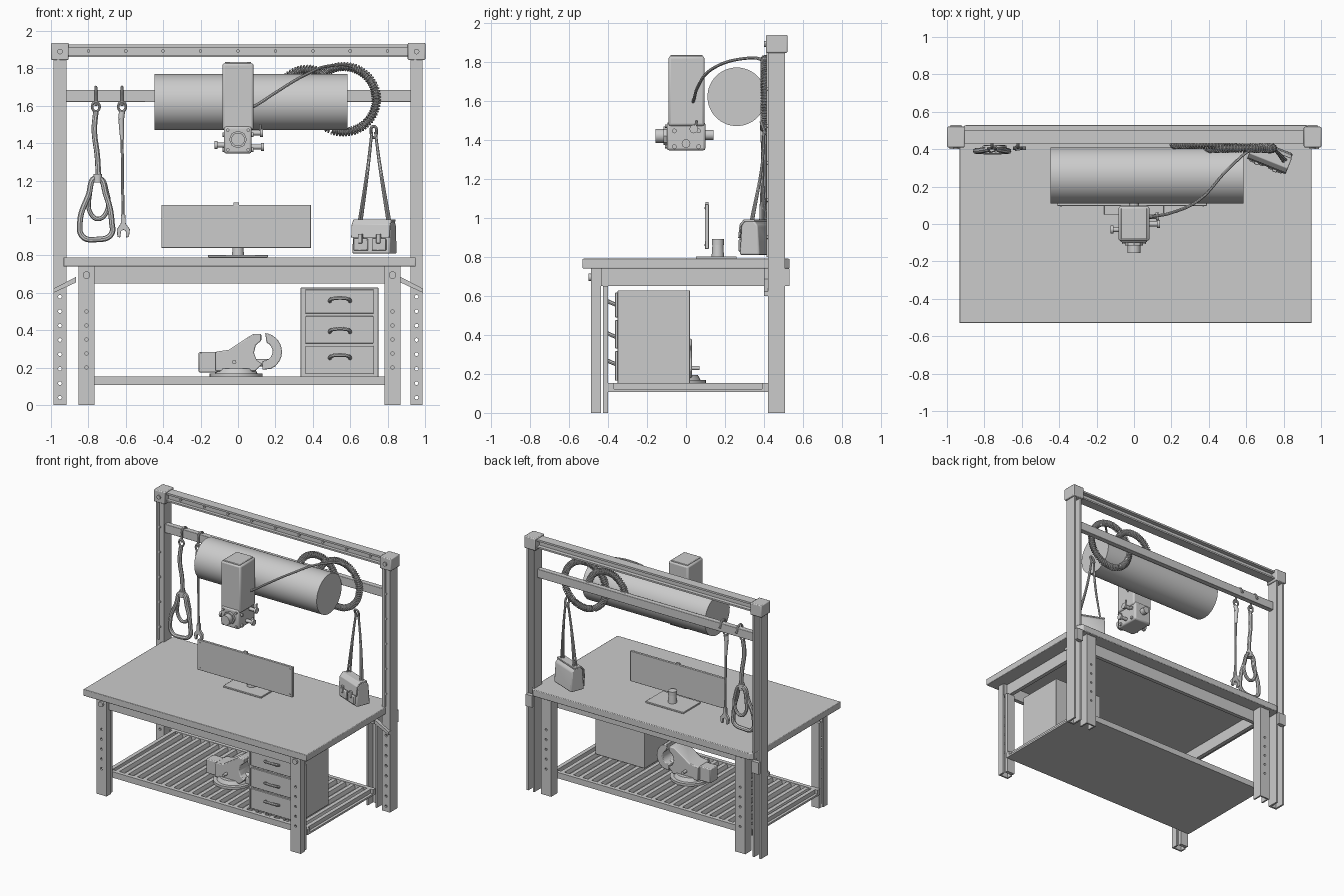
import bpy, bmesh
from math import sin, cos, pi, radians
from mathutils import Vector, Matrix

if "Cube" in bpy.data.objects:
    bpy.data.objects.remove(bpy.data.objects["Cube"])

def make(name, bm, bevel=0):
    bmesh.ops.recalc_face_normals(bm, faces=bm.faces[:])
    me = bpy.data.meshes.new(name)
    bm.to_mesh(me)
    bm.free()
    ob = bpy.data.objects.new(name, me)
    bpy.context.collection.objects.link(ob)
    if bevel:
        m = ob.modifiers.new("bevel", 'BEVEL')
        m.width, m.segments = bevel, 2
    return ob

def box(name, x0, x1, y0, y1, z0, z1, bevel=0):
    return prism(name, [(x0, y0), (x1, y0), (x1, y1), (x0, y1)], z0, z1, 'z', bevel)

def prism(name, pts, a, b, axis, bevel=0):
    put = {'z': lambda p, q, t: (p, q, t), 'y': lambda p, q, t: (p, t, q),
           'x': lambda p, q, t: (t, p, q)}[axis]
    bm = bmesh.new()
    lo = [bm.verts.new(put(p, q, a)) for p, q in pts]
    hi = [bm.verts.new(put(p, q, b)) for p, q in pts]
    bm.faces.new(lo)
    bm.faces.new(hi)
    n = len(pts)
    for i in range(n):
        bm.faces.new((lo[i], lo[(i + 1) % n], hi[(i + 1) % n], hi[i]))
    return make(name, bm, bevel)

def add_cyl(bm, p, q, r, r2=None, n=24):
    p, q = Vector(p), Vector(q)
    m = Matrix.Translation((p + q) / 2) @ (q - p).to_track_quat('Z', 'Y').to_matrix().to_4x4()
    bmesh.ops.create_cone(bm, cap_ends=True, segments=n, radius1=r, radius2=r if r2 is None else r2,
                          depth=(q - p).length, matrix=m)

def cyl(name, p, q, r, r2=None, n=24):
    bm = bmesh.new()
    add_cyl(bm, p, q, r, r2, n)
    return make(name, bm)

def cyls(name, specs, n=12):
    bm = bmesh.new()
    for p, q, r in specs:
        add_cyl(bm, p, q, r, n=n)
    return make(name, bm)

def bake(ob):
    dg = bpy.context.evaluated_depsgraph_get()
    return bpy.data.meshes.new_from_object(ob.evaluated_get(dg))

def tube(name, pts, r, closed=False, poly=False, res=2):
    cu = bpy.data.curves.new(name, 'CURVE')
    cu.dimensions, cu.bevel_depth, cu.bevel_resolution = '3D', r, res
    cu.use_fill_caps, cu.resolution_u = True, 8
    sp = cu.splines.new('POLY' if poly else 'BEZIER')
    P = sp.points if poly else sp.bezier_points
    P.add(len(pts) - 1)
    for b, c in zip(P, pts):
        if poly:
            b.co = (*c, 1)
        else:
            b.co, b.handle_left_type, b.handle_right_type = c, 'AUTO', 'AUTO'
    sp.use_cyclic_u = closed
    tmp = bpy.data.objects.new("tmp", cu)
    bpy.context.collection.objects.link(tmp)
    bpy.context.view_layer.update()
    ob = bpy.data.objects.new(name, bake(tmp))
    bpy.data.objects.remove(tmp)
    bpy.context.collection.objects.link(ob)
    return ob

def perforate(ob, holes):
    cut = cyls("hole_cutter", holes)
    cut.hide_render = True
    m = ob.modifiers.new("holes", 'BOOLEAN')
    m.operation, m.object, m.solver = 'DIFFERENCE', cut, 'EXACT'
    bpy.context.view_layer.update()
    me = bake(ob)
    ob.modifiers.clear()
    ob.data = me
    bpy.data.objects.remove(cut)

def channel(x0, x1, yw, yo, t):
    # U section: web at yw, open side at yo
    s = t if yo > yw else -t
    return [(x0, yw), (x1, yw), (x1, yo), (x1 - t, yo), (x1 - t, yw + s),
            (x0 + t, yw + s), (x0 + t, yo), (x0, yo)]

# Table top and apron
prism("table_top", [(-.933, -.53), (.949, -.53), (.949, .50), (.92, .53), (-.90, .53), (-.933, .50)],
      .74, .79, 'z', .004)
box("front_apron", -.85, .866, -.46, -.43, .65, .74)
box("back_apron", -.85, .866, .40, .43, .65, .74)
for s, x in (("left", -.82), ("right", .806)):
    box(s + "_apron", x, x + .03, -.43, .42, .65, .74)

# Legs, posts and their fixings
for s, x0, x1 in (("left", -.853, -.767), ("right", .783, .869)):
    xm = (x0 + x1) / 2
    for f, yw, yo in (("front", -.487, -.436), ("back", .505, .43)):
        leg = prism(f"{f}_{s}_leg", channel(x0, x1, yw, yo, .012), 0, .74, 'z')
        perforate(leg, [((xm, yw - .03, .2 + .075 * i), (xm, yw + .03, .2 + .075 * i), .009)
                        for i in range(5)])
    box(s + "_leg_stiffener", x0 + .01, x1 - .01, -.425, -.40, 0, .65)
    cyl(s + "_leg_bolt", (xm, -.50, .695), (xm, -.48, .695), .02, n=16)
for s, x0, x1, e in (("left", -.987, -.917, -1), ("right", .922, .987, 1)):
    xm = (x0 + x1) / 2
    post = prism(s + "_post", channel(x0, x1, .42, .508, .014), 0, 1.86, 'z')
    perforate(post, [((xm, .38, .04 + .077 * i), (xm, .46, .04 + .077 * i), .010) for i in range(8)])
    cyls(s + "_post_rivets", [((xm, .412, .9 + .19 * i), (xm, .425, .9 + .19 * i), .008) for i in range(5)])
    box(s + "_post_rib", x0 + .02, x0 + .032, .412, .42, .8, 1.85)
    box(s + "_corner_cap", xm - .047, xm + .047, .41, .52, 1.845, 1.937, .006)
    cyl(s + "_cap_bolt", (xm, .40, 1.89), (xm, .42, 1.89), .015, n=12)
    xo, xi = xm + e * .035, xm - e * .085
    prism(s + "_brace", [(xo, .60), (xo, .622), (xi, .685), (xi, .655)], .40, .43, 'y')
    box(s + "_post_clamp", x0 + .005, x1 - .005, .50, .53, .65, .74)

# Overhead beam and hanging rail
prism("top_beam", [(.44, 1.86), (.50, 1.86), (.50, 1.872), (.47, 1.872), (.47, 1.913), (.50, 1.913),
                   (.50, 1.927), (.43, 1.927), (.43, 1.913), (.455, 1.913), (.455, 1.872), (.43, 1.872),
                   (.43, 1.86)], -.95, .95, 'x')
cyls("beam_rivets", [((x * .2, .445, 1.893), (x * .2, .46, 1.893), .009) for x in range(-4, 5)])
box("hanging_rail", -.92, .925, .43, .47, 1.62, 1.685, .003)

# Slatted shelf
box("shelf_sheet", -.85, .866, -.40, .42, .108, .122)
for n, y in (("front", -.40), ("back", .39)):
    box(n + "_shelf_rail", -.85, .866, y, y + .03, .108, .153)
for n, x in (("left", -.83), ("right", .816)):
    box(n + "_shelf_rail", x, x + .03, -.39, .40, .108, .153)
for i in range(21):
    x = -.76 + i * .0765
    prism(f"shelf_slat_{i}", [(x - .024, .12), (x + .024, .12), (x + .015, .15), (x - .015, .15)], -.38, .40, 'y')

# Drawer cabinet
box("cabinet", .335, .75, -.35, .02, .15, .628, .003)
for i, (z0, z1, zh) in enumerate(((.49, .617, .565), (.33, .475, .40), (.165, .317, .26))):
    box(f"drawer_{i}", .36, .725, -.363, -.34, z0, z1, .003)
    tube(f"drawer_handle_{i}", [(.49, -.355, zh - .012), (.497, -.385, zh), (.52, -.397, zh + .006),
                                (.57, -.397, zh + .006), (.593, -.385, zh), (.60, -.355, zh - .012)], .010)

# Bench vise
cyl("vise_base", (-.01, -.04, .15), (-.01, -.04, .168), .142, n=32)
cyl("vise_swivel", (-.01, -.04, .168), (-.01, -.04, .195), .115, .10, n=32)
box("vise_slide", -.21, -.05, -.085, .005, .175, .283, .006)
prism("vise_body", [(-.12, .18), (.09, .18), (.13, .22), (.10, .24), (.085, .28), (.095, .32), (.125, .345),
                    (.125, .38), (.08, .38), (-.05, .295), (-.12, .285)], -.11, .03, 'y', .006)
C = [(.135 + .10 * cos(a), .285 + .10 * sin(a)) for a in [radians(75 - 13 * i) for i in range(12)]]
prism("vise_jaw", [(.145, .385), *C, (.13, .19), (.13, .235)] +
      [(.135 + .05 * cos(a), .287 + .05 * sin(a)) for a in [radians(-75 + 18 * i) for i in range(9)]],
      -.10, .02, 'y', .004)
cyl("vise_screw", (-.2, -.04, .225), (.20, -.04, .225), .02, n=16)
cyl("vise_handle", (-.02, -.15, .23), (-.02, .07, .23), .011, n=12)

# Monitor
box("screen", -.41, .39, .097, .117, .84, 1.07, .003)
cyls("screen_screws", [((x, .094, z), (x, .10, z), .005) for x in (-.39, .37) for z in (.86, 1.05)])
box("screen_camera", -.025, .005, .10, .115, 1.07, 1.082)
box("stand_base", -.16, .16, .05, .26, .79, .802, .002)
cyl("stand_neck", (0, .163, .80), (0, .163, .887), .032, .026)
cyl("stand_collar", (0, .163, .86), (0, .163, .89), .031)

# Large roller and machine head
cyl("roller", (-.446, .26, 1.62), (.586, .26, 1.62), .15, n=64)
box("head_housing", -.083, .083, -.09, .095, 1.47, 1.828, .012)
box("head_gearbox", -.075, .073, -.098, .10, 1.345, 1.49, .012)
box("head_cap", -.07, .07, -.08, .085, 1.815, 1.835, .004)
cyl("front_knob_flange", (0, -.115, 1.42), (0, -.09, 1.42), .047, n=8)
cyl("front_knob", (0, -.156, 1.42), (0, -.10, 1.42), .036)
cyl("rear_knob", (0, .09, 1.425), (0, .14, 1.425), .026)
for n, a, b, z, y in (("left", -.118, -.07, 1.39, -.03), ("right_upper", .07, .125, 1.455, .04),
                      ("right_lower", .07, .13, 1.38, .0)):
    cyl(n + "_lever", (a, y, z), (b, y, z), .013, n=16)
    k = a if a < -.1 else b
    cyl(n + "_lever_tip", (k - .008, y, z), (k + .008, y, z), .022, n=16)
tube("lever_arm", [(.118, .04, 1.455), (.12, .05, 1.475), (.12, .055, 1.50)], .007)
cyls("head_bolts", [((s * .07, y, z), (s * .084, y, z), .012) for s in (-1, 1)
                    for y in (-.06, .065) for z in (1.365, 1.445)] +
     [((x, -.107, z), (x, -.09, z), .009) for x in (-.055, .055) for z in (1.365, 1.47)])

# Power cable
tube("power_cable", [(.07, .035, 1.59), (.10, .04, 1.605), (.2, .06, 1.67), (.35, .13, 1.76), (.5, .29, 1.815),
                     (.63, .40, 1.80), (.71, .42, 1.73), (.74, .42, 1.62)], .008)

# Ribbed hoses hung on the rail
def hose(name, cx, cz, r, a0, a1, turns, y):
    def at(t, rr, w):
        a = radians(a0 + (a1 - a0) * t)
        return ((cx + (r + rr * cos(w)) * cos(a)), y + rr * sin(w), cz + (r + rr * cos(w)) * sin(a))
    N = turns * 10
    tube(name + "_coil", [at(i / N, .020, 2 * pi * turns * i / N) for i in range(N + 1)], .0055, poly=True, res=1)
    tube(name + "_core", [at(i / 60, 0, 0) for i in range(61)], .012, poly=True)
hose("large_hose", .565, 1.635, .175, -110, 245, 75, .405)
hose("small_hose", .37, 1.64, .155, 0, 180, 34, .425)

# Hanging shoulder bag, turned slightly
turn = Matrix.Translation((.73, .365, 0)) @ Matrix.Rotation(radians(-22), 4, 'Z')
bag = [prism("bag_body", [(-.055, .81), (.055, .81), (.045, .96), (.025, .985), (-.025, .985), (-.045, .96)],
             -.108, .108, 'x', .008),
       prism("bag_flap", [(-.062, .895), (-.054, .965), (-.03, .992), (.03, .992), (.03, .98), (-.025, .98),
                          (-.045, .96), (-.052, .895)], -.111, .111, 'x', .003)]
for i, x in enumerate((-.055, .05)):
    bag += [box(f"bag_pocket_{i}", x - .04, x + .04, -.068, -.05, .825, .89, .005),
            box(f"bag_buckle_{i}", x - .012, x + .012, -.073, -.05, .865, .915, .003)]
for ob in bag:
    ob.matrix_world = turn
for i, (dx, y) in enumerate(((-.085, .395), (-.072, .41), (.072, .33), (.085, .34))):
    tube(f"bag_strap_{i}", [(.725 + dx * .12, .40, 1.46), (.727 + dx * .4, .39, 1.28), (.73 + dx, y, .97)], .007)
tube("strap_loop", [(.712, .40, 1.45), (.725, .385, 1.49), (.74, .40, 1.45), (.725, .41, 1.43)], .008, True)

# Hooks on the rail
for n, x in (("strap", -.76), ("wrench", -.62)):
    tube(n + "_hook", [(x, .48, 1.65), (x, .45, 1.697), (x, .415, 1.69), (x, .41, 1.65), (x, .405, 1.60)], .008)
    tube(n + "_ring", [(x + .02 * cos(a), .405, 1.595 + .025 * sin(a)) for a in (0, pi / 2, pi, 3 * pi / 2)],
         .007, True)

# Looped strap
tube("strap_webbing", [(-.76, .40, 1.57), (-.768, .395, 1.47), (-.752, .40, 1.33), (-.745, .40, 1.2)], .015)
tube("strap_outer_loop", [(-.755, .40, 1.215), (-.80, .395, 1.12), (-.845, .39, .98), (-.83, .39, .90),
                          (-.76, .385, .885), (-.68, .39, .91), (-.675, .39, .98), (-.705, .395, 1.12)], .015, True)
tube("strap_inner_loop", [(-.75, .41, 1.215), (-.795, .41, 1.11), (-.785, .41, 1.02), (-.745, .41, .995),
                          (-.70, .41, 1.04), (-.70, .41, 1.13)], .012, True)
cyl("strap_knot", (-.75, .40, 1.19), (-.75, .40, 1.235), .023, n=16)

# Tethered open-end wrench
cyl("tether_swivel", (-.62, .405, 1.57), (-.625, .405, 1.53), .016, n=16)
cyl("tether_grip", (-.625, .405, 1.53), (-.62, .405, 1.42), .015, .010, n=16)
tube("tether", [(-.62, .405, 1.43), (-.617, .405, 1.2), (-.615, .405, 1.0)], .008)
prism("wrench_head", [(-.625, 1.02), (-.603, 1.02), (-.60, .97), (-.578, .94), (-.583, .90), (-.598, .895),
                      (-.60, .93), (-.612, .938), (-.625, .93), (-.63, .895), (-.645, .90), (-.648, .94),
                      (-.627, .97)], .395, .415, 'y', .002)

bpy.ops.object.select_all(action='SELECT')
bpy.context.view_layer.objects.active = bpy.data.objects["table_top"]
bpy.ops.object.shade_smooth_by_angle(angle=radians(35))
